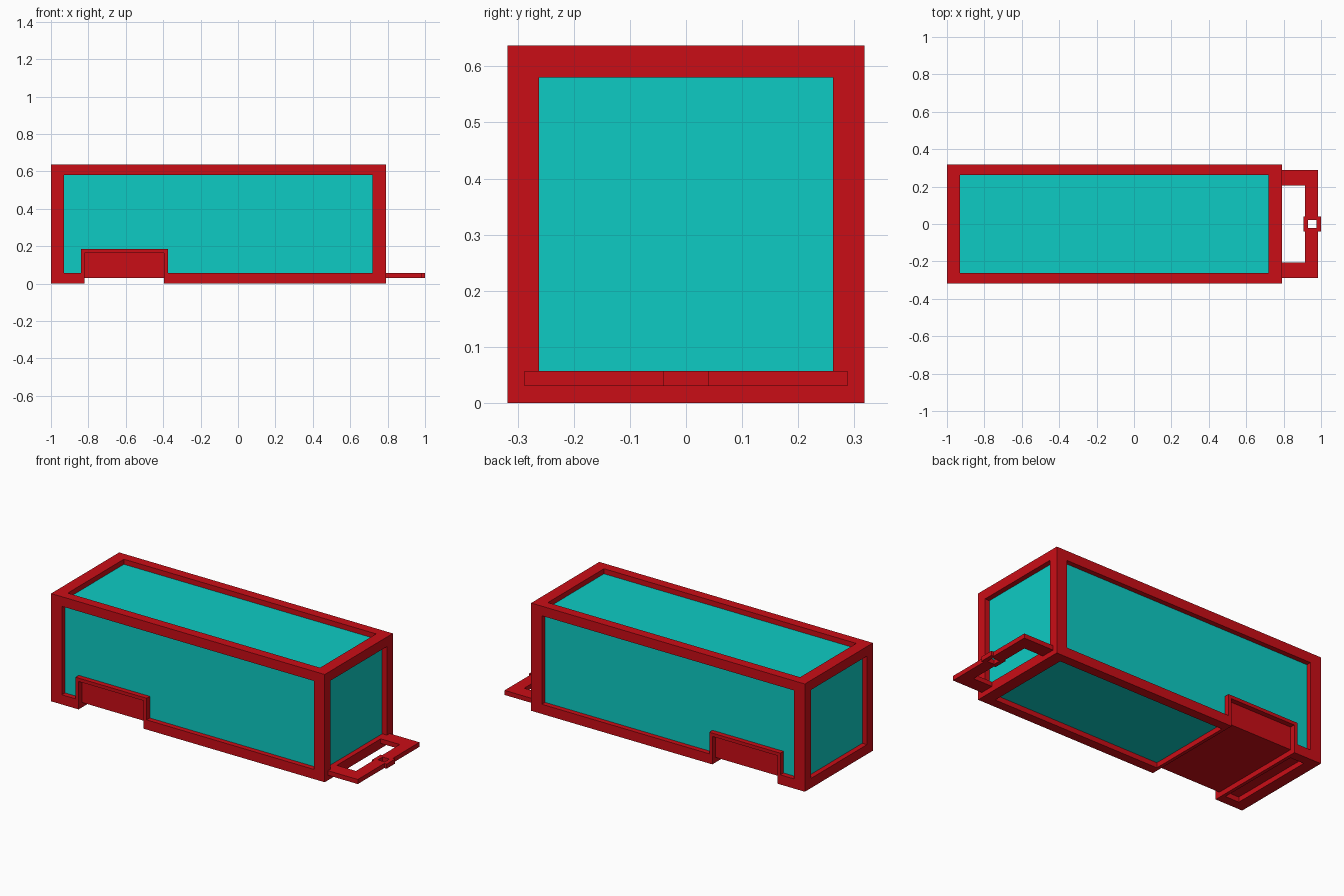
import bpy, bmesh

if "Cube" in bpy.data.objects:
    bpy.data.objects.remove(bpy.data.objects["Cube"])

X0, X1, Y, Z = -1.0, 0.79, 0.318, 0.637   # outer body limits
D, T = 0.03, 0.003                        # recess depth, panel thickness
PX0, PX1, PY, PZ0, PZ1 = -0.93, 0.72, 0.262, 0.057, 0.58


def material(name, color):
    m = bpy.data.materials.new(name)
    m.diffuse_color = color
    m.use_nodes = True
    m.node_tree.nodes["Principled BSDF"].inputs["Base Color"].default_value = m.diffuse_color
    return m


RED = material("red_paint", (0.59, 0.004, 0.008, 1))
TEAL = material("teal_panel", (0.004, 0.60, 0.55, 1))


def rect(a0, a1, b0, b1):
    return [(a0, b0), (a1, b0), (a1, b1), (a0, b1)]


def prism(bm, profile, axis, lo, hi):
    """Extrude a 2D profile along the given axis."""
    def put(p, h):
        co = list(p)
        co.insert(axis, h)
        return bm.verts.new(co)
    a = [put(p, lo) for p in profile]
    b = [put(p, hi) for p in profile]
    bm.faces.new(a)
    bm.faces.new(b[::-1])
    n = len(a)
    for i in range(n):
        j = (i + 1) % n
        bm.faces.new((a[j], a[i], b[i], b[j]))


def make(name, bm, mat):
    bmesh.ops.recalc_face_normals(bm, faces=bm.faces[:])
    me = bpy.data.meshes.new(name)
    bm.to_mesh(me)
    bm.free()
    me.materials.append(mat)
    ob = bpy.data.objects.new(name, me)
    bpy.context.collection.objects.link(ob)
    return ob


# Side window outline steps around the wheel arch
side = [(PX0, PZ0), (-0.84, PZ0), (-0.84, 0.185), (-0.375, 0.185),
        (-0.375, PZ0), (PX1, PZ0), (PX1, PZ1), (PX0, PZ1)]
end = rect(-PY, PY, PZ0, PZ1)

# name, profile, axis, outer surface position, outward direction
recesses = [
    ("front_panel", side, 1, -Y, -1),
    ("back_panel", side, 1, Y, 1),
    ("left_panel", end, 0, X0, -1),
    ("right_panel", end, 0, X1, 1),
    ("top_panel", rect(PX0, PX1, -PY, PY), 2, Z, 1),
    ("bottom_panel", rect(-0.375, PX1, -PY, PY), 2, 0, -1),
]

# Cutter: panel recesses, wheel channel and rear floor slot
cut = bmesh.new()
for name, prof, axis, pos, s in recesses:
    prism(cut, prof, axis, pos - s * (D + T), pos + s * 0.05)
    panel = bmesh.new()
    prism(panel, prof, axis, pos - s * (D + T), pos - s * D)
    make(name, panel, TEAL)
w, v = Y + 0.05, Y - D
prism(cut, [(-w, -0.05), (w, -0.05), (w, 0.165), (v, 0.165), (v, D),
            (-v, D), (-v, 0.165), (-w, 0.165)], 0, -0.82, -0.395)
prism(cut, rect(PX0, -0.84, -PY, PY), 2, -0.05, D)
cutter = make("frame_cutter", cut, RED)
cutter.hide_render = True

# Red body frame
bm = bmesh.new()
prism(bm, rect(X0, X1, -Y, Y), 2, 0, Z)
frame = make("body_frame", bm, RED)
mod = frame.modifiers.new("cut", 'BOOLEAN')
mod.operation = 'DIFFERENCE'
mod.solver = 'EXACT'
mod.object = cutter
bpy.context.view_layer.objects.active = frame
bpy.ops.object.modifier_apply(modifier="cut")
bpy.data.objects.remove(cutter)

# Tow hitch: half outline, mirrored across y
half = [(X1, 0.205), (X1, 0.288), (0.985, 0.288), (0.985, 0.04), (1, 0.04),
        (1, 0), (0.975, 0), (0.975, 0.022), (0.93, 0.022), (0.93, 0),
        (0.905, 0), (0.905, 0.04), (0.915, 0.04), (0.915, 0.205)]
bm = bmesh.new()
prism(bm, half, 2, D, PZ0)
bmesh.ops.recalc_face_normals(bm, faces=bm.faces[:])
seam = [f for f in bm.faces if all(abs(p.co.y) < 1e-5 for p in f.verts)]
bmesh.ops.delete(bm, geom=seam, context='FACES_ONLY')
hitch = make("tow_hitch", bm, RED)
mirror = hitch.modifiers.new("mirror", 'MIRROR')
mirror.use_axis = (False, True, False)
